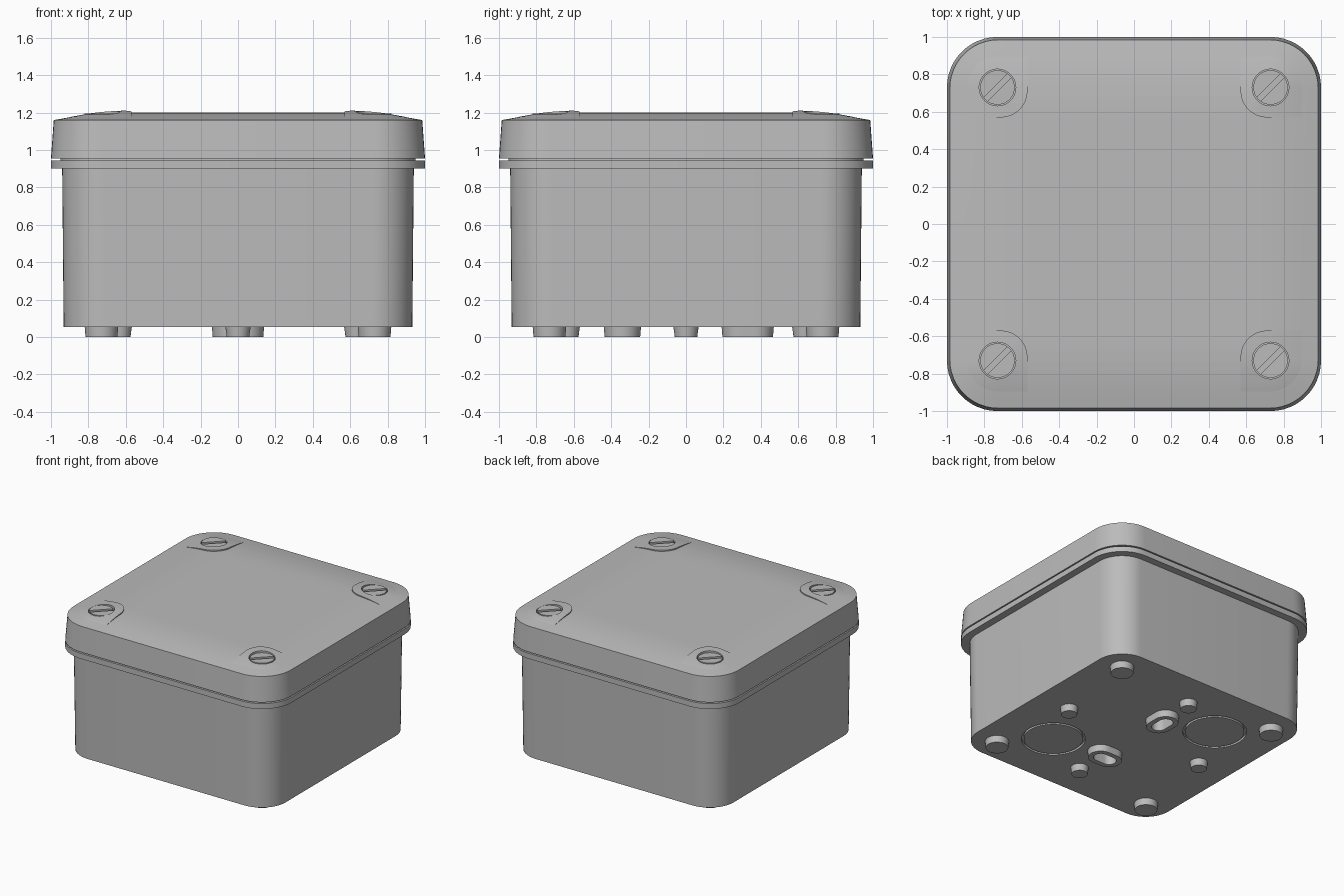
import bpy, bmesh, math
from mathutils import Matrix

if "Cube" in bpy.data.objects:
    bpy.data.objects.remove(bpy.data.objects["Cube"])

grey = bpy.data.materials.new("light_grey_plastic")
grey.use_nodes = True
colour = (0.5, 0.5, 0.5, 1)
grey.diffuse_color = colour
grey.node_tree.nodes["Principled BSDF"].inputs["Base Color"].default_value = colour


def outline(hx, hy, r, seg=12):
    """Rounded rectangle, anticlockwise."""
    pts = []
    for k, (sx, sy) in enumerate([(1, 1), (-1, 1), (-1, -1), (1, -1)]):
        for i in range(seg + 1):
            a = (k + i / seg) * math.pi / 2
            pts.append((sx * (hx - r) + r * math.cos(a), sy * (hy - r) + r * math.sin(a)))
    return pts


def loft(name, levels, at=(0, 0), turn=0, ring=False):
    """Skin rounded rectangles (z, half x, half y, radius) from bottom to top."""
    bm = bmesh.new()
    rows = [[bm.verts.new((x, y, z)) for x, y in outline(hx, hy, r)] for z, hx, hy, r in levels]
    n = len(rows[0])
    pairs = list(zip(rows, rows[1:]))
    if ring:
        pairs.append((rows[-1], rows[0]))
    else:
        bm.faces.new(rows[0][::-1])
        bm.faces.new(rows[-1])
    for a, b in pairs:
        for i in range(n):
            j = (i + 1) % n
            bm.faces.new((a[i], a[j], b[j], b[i]))
    bmesh.ops.remove_doubles(bm, verts=bm.verts, dist=1e-5)
    bmesh.ops.recalc_face_normals(bm, faces=bm.faces)
    bm.transform(Matrix.Translation((*at, 0)) @ Matrix.Rotation(turn, 4, "Z"))
    mesh = bpy.data.meshes.new(name)
    bm.to_mesh(mesh)
    bm.free()
    mesh.materials.append(grey)
    ob = bpy.data.objects.new(name, mesh)
    bpy.context.collection.objects.link(ob)
    return ob


def square(levels):
    return [(z, h, h, r) for z, h, r in levels]


def disc(name, r0, r1, z0, z1, at):
    return loft(name, square([(z0, r0, r0), (z1, r1, r1)]), at)


def carve(targets, cutter, operation="DIFFERENCE"):
    """Apply a boolean to each target, then drop the cutter."""
    for ob in targets:
        mod = ob.modifiers.new("cut", "BOOLEAN")
        mod.operation, mod.solver, mod.object = operation, "EXACT", cutter
        bpy.context.view_layer.objects.active = ob
        bpy.ops.object.modifier_apply(modifier=mod.name)
    bpy.data.objects.remove(cutter)


def dome(rim, radius, edge, profile):
    """Levels that curve inward; profile holds (inset, z)."""
    return [(z, rim - d, max(radius - d, 0.02)) for d, z in profile]


# Box body, with the flange and the recessed seal above it
body = loft("box_body", square([(0.055, 0.932, 0.22), (0.9, 0.94, 0.22)]))
flange = loft("box_flange", square([(0.9, 1.0, 0.27), (0.945, 1.0, 0.27)]))
seal = loft("seal", square([(0.94, 0.95, 0.23), (0.96, 0.95, 0.23)]))

# Domed lid
crown = [(0, 1.16), (0.05, 1.169), (0.1, 1.178), (0.15, 1.185), (0.2, 1.191),
         (0.25, 1.195), (0.3, 1.198), (0.36, 1.2), (0.42, 1.2)]
lid = loft("lid", square([(0.955, 1.0, 0.27)] + dome(0.985, 0.26, 0, crown)))

# Raised corner pads with sunken slotted screws
raised = [(0.06, 1.13), (0.06, 1.168), (0.1, 1.179), (0.15, 1.188), (0.2, 1.197),
          (0.25, 1.203), (0.3, 1.207), (0.36, 1.21), (0.42, 1.21)]
corners = {"front_right": (-1, -1), "front_left": (1, -1),
           "back_right": (-1, 1), "back_left": (1, 1)}
for place, (sx, sy) in corners.items():
    spot = (sx * 0.73, sy * 0.73)
    pad = loft(place + "_pad", square(dome(0.985, 0.26, 0, raised)))
    corner = loft("pad_cutter", square([(1.12, 0.3, 0.14), (1.3, 0.3, 0.14)]),
                  (sx * 0.87, sy * 0.87))
    carve([pad], corner, "INTERSECT")
    carve([pad, lid], disc("recess_cutter", 0.098, 0.098, 1.15, 1.3, spot))
    screw = disc(place + "_screw", 0.092, 0.092, 1.14, 1.194, spot)
    slot = loft("slot_cutter", [(1.172, 0.12, 0.014, 0.001), (1.3, 0.12, 0.014, 0.001)],
                spot, math.pi / 4)
    carve([screw], slot)
    disc(place + "_foot", 0.085, 0.09, 0, 0.06, spot)

# Small feet along the middle of each side
for place, spot in {"left": (0.635, 0), "right": (-0.635, 0),
                    "front": (0, -0.635), "back": (0, 0.635)}.items():
    disc(place + "_small_foot", 0.06, 0.068, 0, 0.06, spot)

# Mounting slots with raised rims, one along each axis
for place, y, turn in [("front", -0.34, 0), ("back", 0.33, math.pi / 2)]:
    rim = loft(place + "_mounting_slot", [(0, 0.135, 0.095, 0.095), (0.06, 0.14, 0.1, 0.1)],
               (0, y), turn)
    hole = loft("hole_cutter", [(-0.1, 0.095, 0.055, 0.055), (0.14, 0.095, 0.055, 0.055)],
                (0, y), turn)
    carve([rim, body], hole)

# Round knockout grooves in the base
for s in (1, -1):
    groove = loft("groove_cutter", square([(0.03, 0.24, 0.24), (0.075, 0.24, 0.24),
                                           (0.075, 0.222, 0.222), (0.03, 0.222, 0.222)]),
                  (s * 0.43, -s * 0.43), ring=True)
    carve([body], groove)

# Smooth curves, sharp edges
bpy.ops.object.select_all(action="DESELECT")
for ob in bpy.context.collection.objects:
    if ob.type == "MESH" and grey.name in ob.data.materials:
        ob.select_set(True)
        bpy.context.view_layer.objects.active = ob
bpy.ops.object.shade_smooth_by_angle(angle=math.radians(30))
